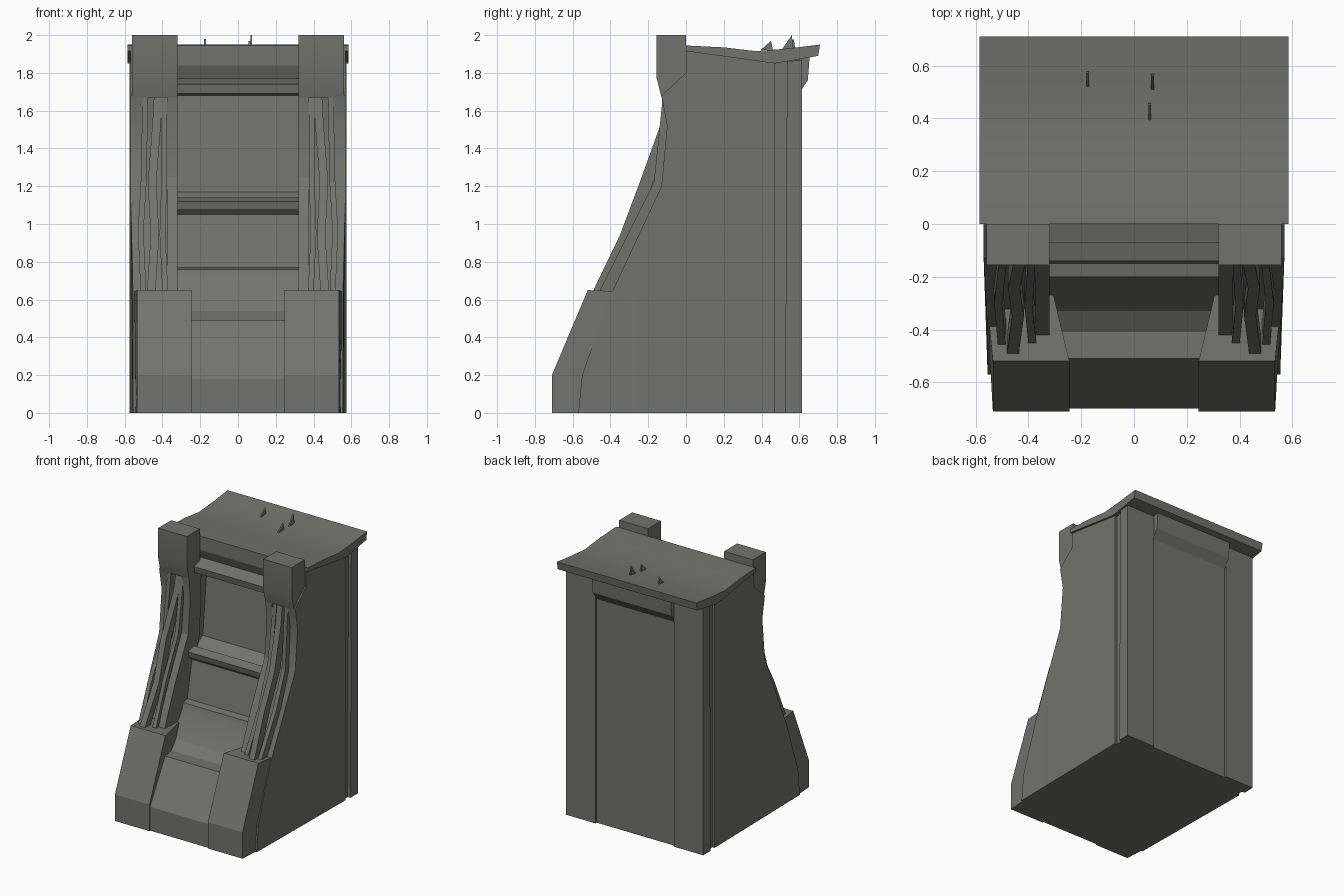
import bpy, bmesh
from mathutils import Vector

cube = bpy.data.objects.get("Cube")
if cube:
    bpy.data.objects.remove(cube, do_unlink=True)

stone = bpy.data.materials.new("grey stone")
stone.use_nodes = True
grey = (0.17, 0.17, 0.16, 1)
stone.diffuse_color = grey
stone.node_tree.nodes["Principled BSDF"].inputs["Base Color"].default_value = grey


def finish(name, bm, mirror=False):
    """Turn a bmesh into a named object, optionally mirrored across x."""
    bmesh.ops.recalc_face_normals(bm, faces=bm.faces)
    mesh = bpy.data.meshes.new(name)
    bm.to_mesh(mesh)
    bm.free()
    mesh.materials.append(stone)
    ob = bpy.data.objects.new(name, mesh)
    bpy.context.collection.objects.link(ob)
    if mirror:
        mod = ob.modifiers.new("Mirror", "MIRROR")
        mod.use_axis[0] = True
        mod.use_mirror_merge = False
    return ob


def prism(name, profile, x0, x1, mirror=False, shape=None):
    """Extrude a (y, z) profile from x0 to x1; shape may adjust each vertex."""
    bm = bmesh.new()
    near = [bm.verts.new((x0, y, z)) for y, z in profile]
    far = [bm.verts.new((x1, y, z)) for y, z in profile]
    bm.faces.new(near)
    bm.faces.new(far[::-1])
    for i in range(len(profile)):
        j = (i + 1) % len(profile)
        bm.faces.new((near[i], far[i], far[j], near[j]))
    if shape:
        for v in bm.verts:
            shape(v.co)
    return finish(name, bm, mirror)


def beam(name, path, width, depth):
    """Bent plank following (x, y, z) points, mirrored to both sides."""
    bm = bmesh.new()
    rings = []
    for p in path:
        c = Vector(p)
        rings.append([bm.verts.new(c + Vector((sx * width / 2, sy * depth, 0)))
                      for sx, sy in ((-1, 0), (1, 0), (1, 1), (-1, 1))])
    for a, b in zip(rings, rings[1:]):
        for i in range(4):
            j = (i + 1) % 4
            bm.faces.new((a[i], a[j], b[j], b[i]))
    bm.faces.new(rings[0])
    bm.faces.new(rings[-1])
    return finish(name, bm, True)


# Central body: sloped base, shelf, stepped panels, recessed back and lintel
prism("central_body", [
    (-0.70, 0), (-0.70, 0.18), (-0.51, 0.49), (-0.41, 0.49), (-0.33, 0.54),
    (-0.21, 0.72), (-0.20, 0.76), (-0.15, 0.77), (-0.09, 1.07), (-0.02, 1.13),
    (0.05, 1.17), (0.10, 1.68), (-0.06, 1.69), (-0.07, 1.74), (0.03, 1.77),
    (0.0, 1.84), (0.0, 1.92), (0.45, 1.87), (0.60, 1.87), (0.60, 0)],
    -0.34, 0.34)

# Cross bar over the panels
prism("cross_bar", [(-0.13, 1.08), (-0.14, 1.12), (-0.07, 1.14), (-0.05, 1.07),
                    (-0.10, 1.05)], -0.335, 0.335)


# Outer side walls, narrowing towards the foot of the front edge
def taper_wall(co):
    if co.x > 0.53 and co.y < -0.4:
        co.x -= 0.015


wall_front = [(-0.57, 0), (-0.55, 0.2), (-0.41, 0.60), (-0.13, 1.20),
              (-0.10, 1.52), (-0.13, 1.68)]
prism("side_wall", wall_front + [(0.0, 1.80), (0.0, 1.92), (0.47, 1.86), (0.47, 0)],
      0.50, 0.57, True, taper_wall)

# Column core set back between the wall and the inner rail
prism("column_core", [(-0.34, 0.0), (-0.34, 0.60), (-0.08, 1.20), (-0.05, 1.5),
                      (-0.08, 1.7), (0.0, 1.92), (0.47, 1.86), (0.47, 0)],
      0.33, 0.51, True)

# Inner rail along the edge of the opening
prism("inner_rail", [(-0.44, 0.60), (-0.30, 0.93), (-0.14, 1.25), (-0.115, 1.5),
                     (-0.13, 1.70), (0.02, 1.70), (0.0, 1.2), (-0.2, 0.60)],
      0.32, 0.375, True)

# Corner groove and rear corner posts
prism("corner_groove", [(0.45, 0), (0.45, 1.86), (0.55, 1.86), (0.55, 0)],
      0.33, 0.552, True)
prism("corner_post", [(0.525, 0), (0.535, 1.86), (0.615, 1.87), (0.615, 0)],
      0.33, 0.575, True)

# Top blocks of the columns with a sloped shoulder
prism("column_cap", [(-0.13, 1.67), (-0.155, 1.77), (-0.155, 2.0), (0.0, 2.0),
                     (0.0, 1.67)], 0.32, 0.56, True)


# Lower front pillars
def taper_pillar(co):
    if co.x > 0.4 and co.y < -0.5:
        co.x -= 0.025
    if co.x < 0.4 and co.y > -0.3:
        co.x += 0.06


prism("front_pillar", [(-0.71, 0), (-0.71, 0.20), (-0.52, 0.65), (-0.27, 0.64),
                       (-0.27, 0)], 0.245, 0.56, True, taper_pillar)

# Bent planks in the column channels
beam("outer_plank", [(0.50, -0.47, 0.62), (0.515, -0.30, 0.96),
                     (0.50, -0.17, 1.22), (0.49, -0.12, 1.70)], 0.03, 0.10)
beam("middle_plank", [(0.46, -0.50, 0.63), (0.44, -0.35, 0.94),
                      (0.455, -0.245, 1.22), (0.43, -0.13, 1.54),
                      (0.42, -0.10, 1.72)], 0.045, 0.07)
beam("inner_plank", [(0.385, -0.46, 0.63), (0.40, -0.31, 0.95),
                     (0.39, -0.18, 1.25), (0.39, -0.11, 1.70)], 0.03, 0.09)

# Roof slab, sagging in the middle and lifting at the back
prism("roof", [(0.0, 1.945), (0.20, 1.935), (0.37, 1.915), (0.55, 1.93),
               (0.71, 1.95), (0.70, 1.89), (0.47, 1.85), (0.0, 1.915)],
      -0.585, 0.585)

# Flared lip at the top of the back panel
prism("back_lip", [(0.59, 1.68), (0.645, 1.76), (0.655, 1.89), (0.59, 1.89)],
      -0.33, 0.33)

# Small splinters standing on the roof
for i, (x, y, h) in enumerate([(-0.175, 0.55, 1.98), (0.06, 0.43, 1.97),
                               (0.07, 0.54, 2.0)]):
    prism("roof_splinter_%d" % i, [(y - 0.035, 1.92), (y + 0.03, 1.92), (y + 0.02, h)],
          x - 0.005, x + 0.005)

# Soft shading on gentle bends only
for ob in bpy.context.scene.objects:
    ob.select_set(ob.type == "MESH")
    if ob.type == "MESH":
        bpy.context.view_layer.objects.active = ob
bpy.ops.object.shade_smooth_by_angle(angle=0.35)
